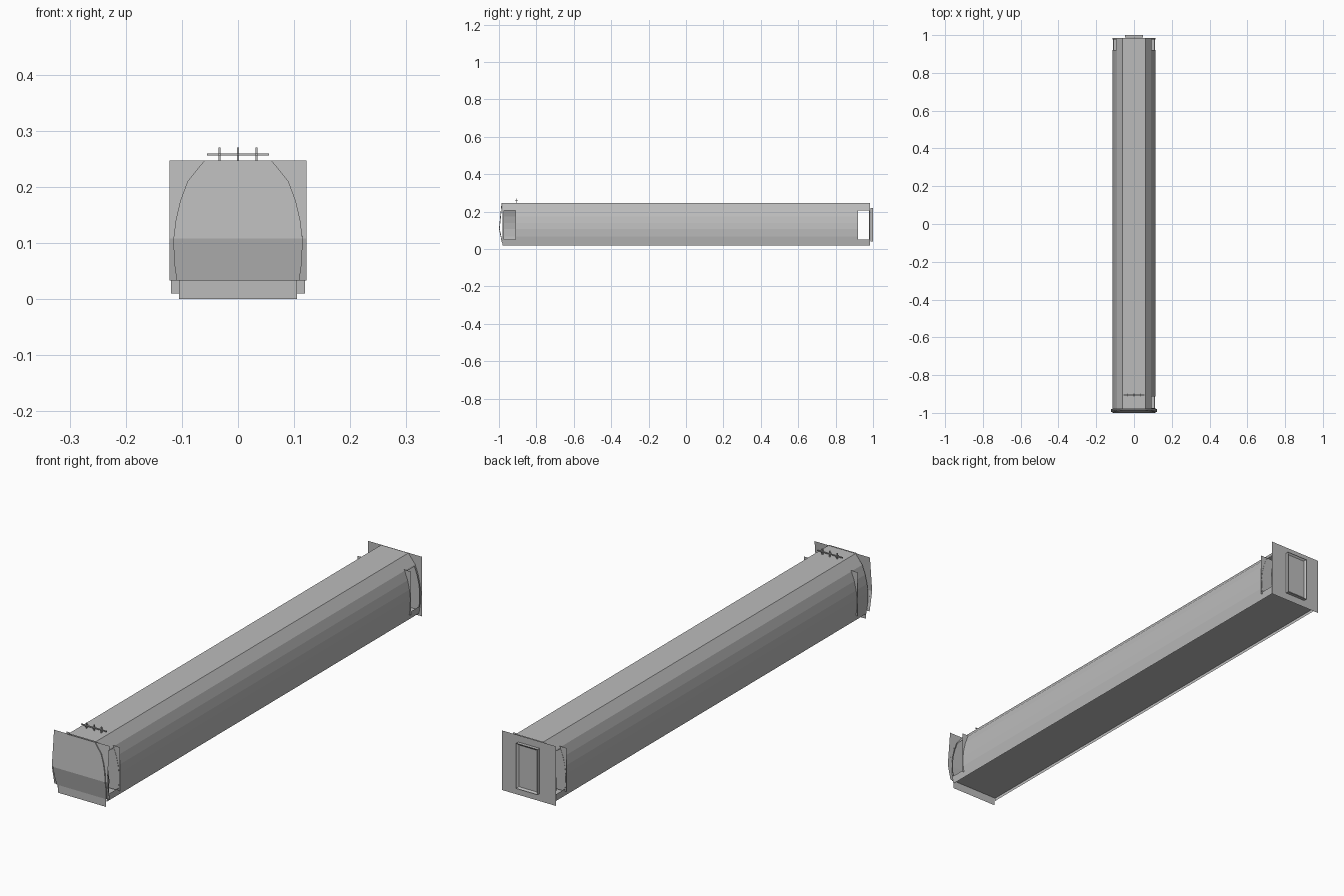
import bpy
import bmesh
from mathutils import Vector

if "Cube" in bpy.data.objects:
    bpy.data.objects.remove(bpy.data.objects["Cube"], do_unlink=True)

GREY = (0.5, 0.5, 0.5, 1)
paint = bpy.data.materials.new("plain_grey")
paint.use_nodes = True
paint.diffuse_color = GREY
paint.node_tree.nodes["Principled BSDF"].inputs["Base Color"].default_value = GREY

# Right half of the carriage cross-section, from the roof edge to the sill
HALF = [(0.06, 0.247), (0.09, 0.21), (0.103, 0.175), (0.111, 0.14),
        (0.115, 0.108), (0.114, 0.067), (0.107, 0.02)]
SECTION = HALF[::-1] + [(-x, z) for x, z in HALF]
FRONT, BACK = -0.98, 0.985
FLOOR, BEND = 0.033, 0.108


def finish(name, bm):
    mesh = bpy.data.meshes.new(name)
    bm.to_mesh(mesh)
    bm.free()
    mesh.materials.append(paint)
    obj = bpy.data.objects.new(name, mesh)
    bpy.context.collection.objects.link(obj)
    return obj


def cut(bm, co, normal):
    geom = bm.verts[:] + bm.edges[:] + bm.faces[:]
    bmesh.ops.bisect_plane(bm, geom=geom, plane_co=co, plane_no=normal)


def box(name, low, high):
    bm = bmesh.new()
    bmesh.ops.create_cube(bm, size=1)
    low, high = Vector(low), Vector(high)
    for v in bm.verts:
        v.co = (low + high) / 2 + v.co * (high - low)
    return finish(name, bm)


def sheet(name, outline):
    bm = bmesh.new()
    bm.faces.new([bm.verts.new(p) for p in outline])
    return finish(name, bm)


def upright(name, half, y, low, high):
    return sheet(name, [(-half, y, low), (half, y, low), (half, y, high), (-half, y, high)])


# Body shell: the section swept along y, with door openings
bm = bmesh.new()
rings = [[bm.verts.new((x, y, z)) for x, z in SECTION] for y in (FRONT, BACK)]
for i in range(len(SECTION) - 1):
    bm.faces.new((rings[0][i], rings[1][i], rings[1][i + 1], rings[0][i + 1]))
DOORS = [(-0.973, -0.912, (1,)), (0.92, 0.978, (1, -1))]
DOOR_LOW, DOOR_HIGH = 0.05, 0.205
for start, end, sides in DOORS:
    for y in (start, end):
        cut(bm, (0, y, 0), (0, 1, 0))
for z in (DOOR_LOW, DOOR_HIGH):
    cut(bm, (0, 0, z), (0, 0, 1))
openings = []
for f in bm.faces:
    c = f.calc_center_median()
    for start, end, sides in DOORS:
        if start < c.y < end and DOOR_LOW < c.z < DOOR_HIGH and any(c.x * s > 0 for s in sides):
            openings.append(f)
bmesh.ops.delete(bm, geom=openings, context='FACES')
bmesh.ops.recalc_face_normals(bm, faces=bm.faces)
finish("body_shell", bm)

# Underside, set slightly above the sills
sheet("underside", [(-0.108, FRONT, FLOOR), (-0.108, BACK, FLOOR),
                    (0.108, BACK, FLOOR), (0.108, FRONT, FLOOR)])

# Vestibule walls, whose edges stand out beside the doors
upright("front_vestibule_wall", 0.118, -0.911, 0.04, 0.214)
upright("back_vestibule_wall", 0.118, 0.919, 0.04, 0.214)


# Front: a bent rectangular plate with a rounded face just ahead of it
def nose_y(z):
    if z > BEND:
        return -0.996 + 0.014 * (z - BEND) / (0.247 - BEND)
    return -0.996 + 0.016 * (BEND - z) / (BEND - FLOOR)


def bent(name, outline, shift):
    bm = bmesh.new()
    bm.faces.new([bm.verts.new((x, 0, z)) for x, z in outline])
    cut(bm, (0, 0, BEND), (0, 0, 1))
    for v in bm.verts:
        v.co.y = nose_y(v.co.z) - shift
    return finish(name, bm)


bent("front_plate", [(-0.122, FLOOR), (0.122, FLOOR), (0.122, 0.247), (-0.122, 0.247)], 0)
face_half = HALF[:-1] + [(0.109, FLOOR)]
face = bent("front_face", [(-x, z) for x, z in face_half] + face_half[::-1], 0.004)
rim = face.modifiers.new("rim", 'SOLIDIFY')
rim.thickness = 0.004
rim.offset = -1
upright("front_skirt", 0.105, -0.98, 0.0, 0.035)

# Back plate with its framed gangway door
upright("back_plate", 0.119, 0.987, 0.01, 0.247)
bm = bmesh.new()
bmesh.ops.create_cube(bm, size=1)
for v in bm.verts:
    v.co = (v.co.x * 0.094, 0.9935 + v.co.y * 0.013, 0.13 + v.co.z * 0.18)
bm.normal_update()
outer = [f for f in bm.faces if f.normal.y > 0.9]
bmesh.ops.inset_region(bm, faces=outer, thickness=0.01)
for v in outer[0].verts:
    v.co.y -= 0.006
finish("gangway_door", bm)

# Roof aerial: one crossbar on three posts
AERIAL = -0.905
T = 0.002
box("aerial_bar", (-0.055, AERIAL - T, 0.258 - T), (0.055, AERIAL + T, 0.258 + T))
for name, x in (("left", 0.033), ("middle", 0), ("right", -0.033)):
    box("aerial_post_" + name, (x - T, AERIAL - T, 0.245), (x + T, AERIAL + T, 0.27))
    box("aerial_arm_" + name, (x - T, AERIAL - 0.008, 0.258 - T), (x + T, AERIAL + 0.008, 0.258 + T))
